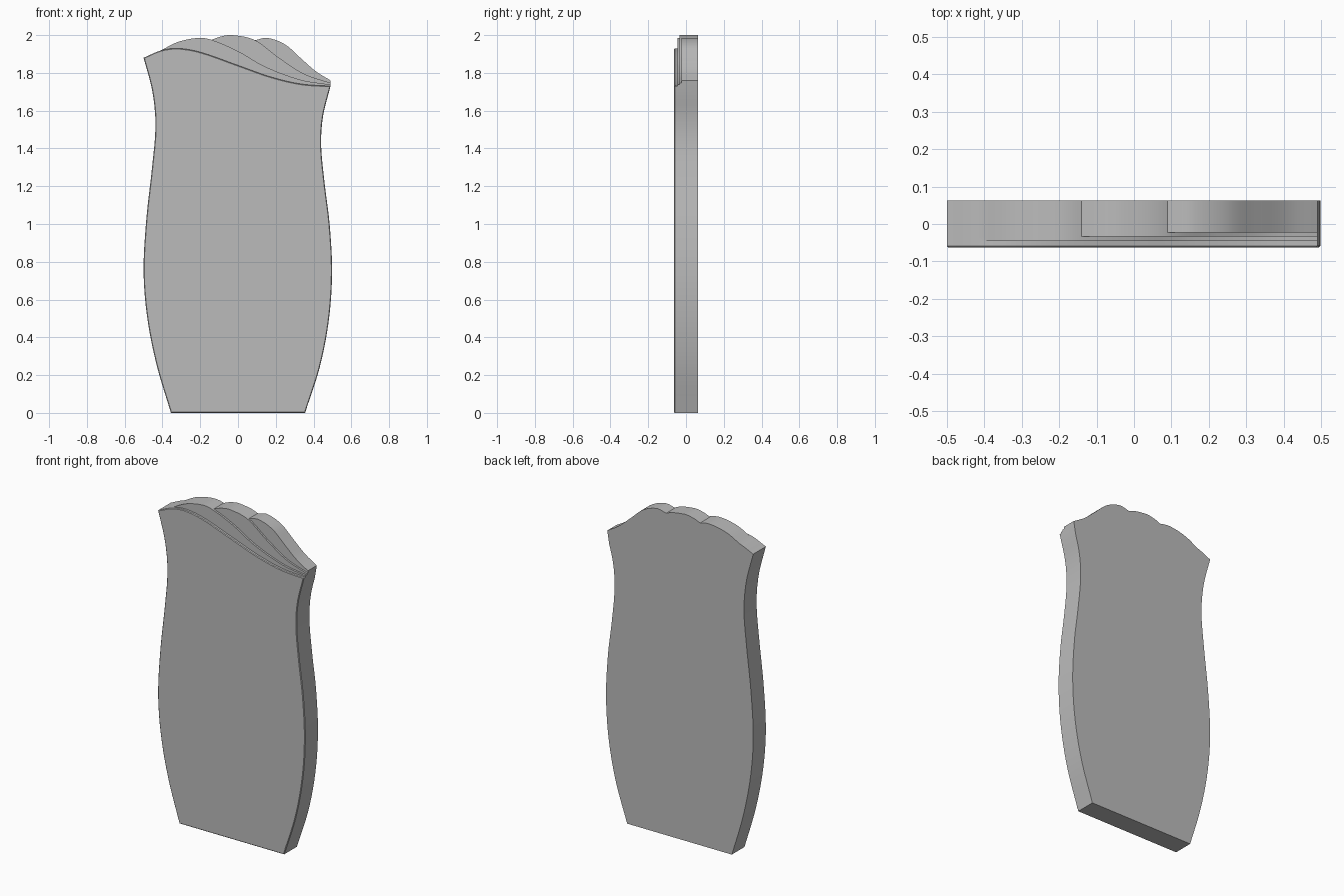
import bpy, bmesh

if "Cube" in bpy.data.objects:
    bpy.data.objects.remove(bpy.data.objects["Cube"])

FRONT, BACK, CHAMFER = -0.063, 0.063, 0.004


def curve(points, t):
    """Smooth cubic through (t, value) points."""
    n = len(points)

    def slope(i):
        a, b = points[max(i - 1, 0)], points[min(i + 1, n - 1)]
        return (b[1] - a[1]) / (b[0] - a[0])

    i = 0
    while i < n - 2 and t > points[i + 1][0]:
        i += 1
    (t0, v0), (t1, v1) = points[i], points[i + 1]
    h = t1 - t0
    u = (t - t0) / h
    return ((2*u**3 - 3*u**2 + 1) * v0 + (u**3 - 2*u**2 + u) * h * slope(i)
            + (3*u**2 - 2*u**3) * v1 + (u**3 - u**2) * h * slope(i + 1))


# Top edge of each layer (x, z), front layer first
layers = [
    [(-.5, 1.88), (-.41, 1.918), (-.32, 1.93), (-.2, 1.91), (0, 1.84),
     (.17, 1.78), (.33, 1.742), (.49, 1.73)],
    [(-.41, 1.918), (-.32, 1.963), (-.21, 1.985), (-.14, 1.975), (0, 1.915),
     (.14, 1.835), (.33, 1.764), (.49, 1.738)],
    [(-.14, 1.975), (-.09, 1.993), (-.03, 2.0), (.09, 1.973), (.22, 1.878),
     (.35, 1.795), (.49, 1.747)],
    [(.09, 1.973), (.155, 1.985), (.25, 1.95), (.33, 1.88), (.41, 1.81),
     (.49, 1.76)],
]
depths = [FRONT + CHAMFER, -.046, -.034, -.023, BACK]

# Side edges as (z, x)
left = [(0, -.355), (.25, -.43), (.5, -.48), (.75, -.5), (1.03, -.485),
        (1.3, -.455), (1.52, -.437), (1.7, -.453), (1.88, -.5)]
right = [(0, .355), (.25, .435), (.5, .482), (.75, .498), (1.0, .485),
         (1.22, .458), (1.42, .44), (1.57, .45), (1.73, .49)]

bm = bmesh.new()
cache = {}


def vert(x, y, z):
    key = (round(x, 5), round(y, 5), round(z, 5))
    if key not in cache:
        cache[key] = bm.verts.new(key)
    return cache[key]


def face(verts):
    unique = list(dict.fromkeys(verts))
    return bm.faces.new(unique) if len(unique) > 2 else None


def section(x):
    """Stepped cross-section of the crest, front to back."""
    out, z = [], 0
    for i, layer in enumerate(layers):
        if x >= layer[0][0]:
            z = max(z, curve(layer, x))
        out += [vert(x, depths[i], z), vert(x, depths[i + 1], z)]
    return out


# Stepped crest
xs = sorted({round(-.5 + .99 * i / 66, 5) for i in range(67)} | {-.41, -.14, .09})
crest = [section(x) for x in xs]
for a, b in zip(crest, crest[1:]):
    for k in range(len(a) - 1):
        face([a[k], b[k], b[k + 1], a[k + 1]])


# Curved side walls, the last panel meeting the crest end
def side(points, end):
    rows = []
    for i in range(36):
        z = points[-1][0] * i / 36
        x = curve(points, z)
        rows.append((vert(x, depths[0], z), vert(x, BACK, z)))
    for a, b in zip(rows, rows[1:]):
        face([a[0], a[1], b[1], b[0]])
    face([rows[-1][0], rows[-1][1]] + end[::-1])
    return rows


ls, rs = side(left, crest[0]), side(right, crest[-1])

# Base, back and front faces
face([ls[0][0], rs[0][0], rs[0][1], ls[0][1]])
face([r[1] for r in rs] + [c[-1] for c in crest[::-1]] + [r[1] for r in ls[::-1]])
front = face([r[0] for r in rs] + [c[0] for c in crest[::-1]] + [r[0] for r in ls[::-1]])
bmesh.ops.recalc_face_normals(bm, faces=bm.faces[:])

# Fine chamfer round the front face
bmesh.ops.inset_region(bm, faces=[front], thickness=CHAMFER, depth=CHAMFER,
                       use_even_offset=True)

mesh = bpy.data.meshes.new("headstone_slab")
bm.to_mesh(mesh)
bm.free()
slab = bpy.data.objects.new("headstone_slab", mesh)
bpy.context.collection.objects.link(slab)

stone = bpy.data.materials.new("grey stone")
stone.diffuse_color = (.5, .5, .5, 1)
stone.use_nodes = True
stone.node_tree.nodes["Principled BSDF"].inputs["Base Color"].default_value = stone.diffuse_color
mesh.materials.append(stone)

bpy.context.view_layer.objects.active = slab
slab.select_set(True)
bpy.ops.object.shade_smooth_by_angle(angle=.35)
